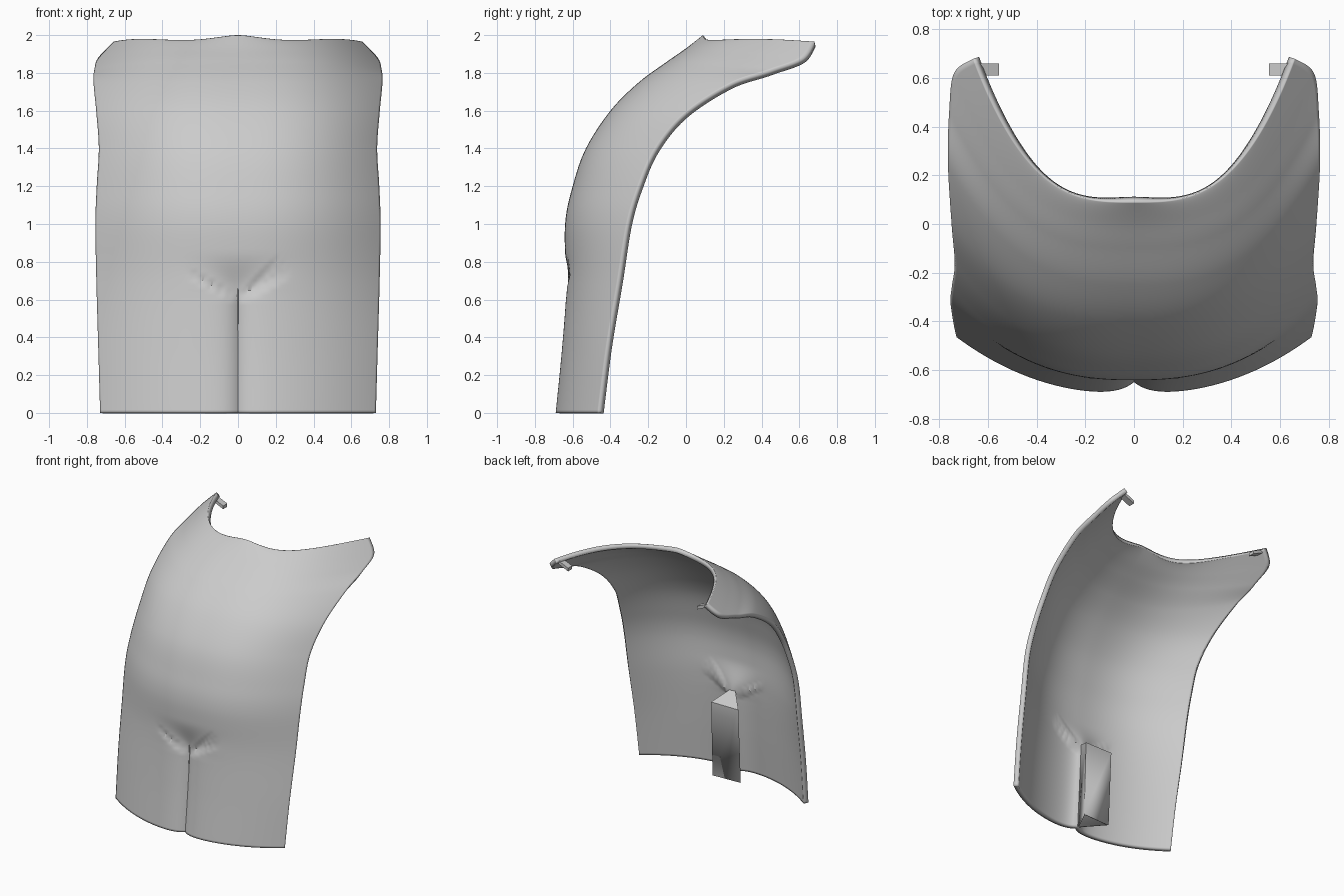
import bpy, bmesh, math
from mathutils import Vector

cube = bpy.data.objects.get("Cube")
if cube:
    bpy.data.objects.remove(cube, do_unlink=True)

grey = bpy.data.materials.new("plain grey")
grey.use_nodes = True
grey.diffuse_color = (0.6, 0.6, 0.6, 1)
grey.node_tree.nodes["Principled BSDF"].inputs["Base Color"].default_value = (0.6, 0.6, 0.6, 1)

# Rows from hem to neckline: centre y, centre z, side-edge x, y, z
ROWS = [
    (-.70, 0, .73, -.465, 0),
    (-.665, .35, .74, -.42, .35),
    (-.64, .7, .75, -.36, .7),
    (-.64, 1.0, .755, -.31, 1.0),
    (-.60, 1.2, .748, -.25, 1.2),
    (-.53, 1.4, .737, -.16, 1.4),
    (-.40, 1.6, .75, .0, 1.59),
    (-.25, 1.75, .765, .25, 1.75),
    (-.10, 1.86, .76, .46, 1.82),
    (.0, 1.93, .74, .62, 1.88),
    (.09, 2.0, .66, .68, 1.965),
]
COLS, LINES = 160, 130


def spline(rows, t):
    """Catmull-Rom point at t in 0..1"""
    s = t * (len(rows) - 1)
    i = min(int(s), len(rows) - 2)
    f = s - i
    a, b, c, d = (rows[min(max(i + k, 0), len(rows) - 1)] for k in (-1, 0, 1, 2))
    return [q + f * (r - p) / 2 + f * f * (p - 2.5 * q + 2 * r - w / 2)
            + f ** 3 * (1.5 * (q - r) + (w - p) / 2) for p, q, r, w in zip(a, b, c, d)]


def smooth(t):
    t = min(max(t, 0), 1)
    return t * t * (3 - 2 * t)


def dent(x, z):
    """Centre cleft, hollow above it and fanned creases"""
    rise = max(0, z - .6)
    width = .06 + .7 * rise
    power = 1 + smooth(rise / .1)
    depth = .05 * (1 - smooth(rise / .26)) * math.exp(-(abs(x) / width) ** power)
    angles = (28, 36, 44) if x > 0 else (28,)
    for angle in angles:
        ca, sa = math.cos(math.radians(angle)), math.sin(math.radians(angle))
        along = abs(x) * ca + (z - .6) * sa
        off = (z - .6) * ca - abs(x) * sa
        if 0 < along < .32:
            depth += .012 * math.sin(math.pi * along / .32) * math.exp(-(off / .012) ** 2)
    return depth


def finish(ob, angle=40):
    ob.data.materials.append(grey)
    bpy.ops.object.select_all(action='DESELECT')
    ob.select_set(True)
    bpy.context.view_layer.objects.active = ob
    bpy.ops.object.shade_smooth_by_angle(angle=math.radians(angle))


def make(name, bm):
    mesh = bpy.data.meshes.new(name)
    bm.to_mesh(mesh)
    bm.free()
    ob = bpy.data.objects.new(name, mesh)
    bpy.context.collection.objects.link(ob)
    return ob


# Curved front panel
bm = bmesh.new()
grid = []
for j in range(LINES + 1):
    v = j / LINES
    cy, cz, ex, ey, ez = spline(ROWS, v)
    line = []
    for i in range(COLS + 1):
        u = 2 * i / COLS - 1
        a = abs(u)
        y = cy + (ey - cy) * a ** (2.3 + .7 * v)
        z = cz + (ez - cz) * a ** 4 - .025 * v ** 12 * math.sin(math.pi * a ** .8) ** 2
        x = ex * u
        line.append(bm.verts.new((x, y + dent(x, z), z)))
    grid.append(line)
for lo, hi in zip(grid, grid[1:]):
    for i in range(COLS):
        bm.faces.new((lo[i], lo[i + 1], hi[i + 1], hi[i]))
panel = make("front_panel", bm)
finish(panel)
thick = panel.modifiers.new("thickness", 'SOLIDIFY')
thick.thickness = .036
thick.offset = -1

# Hollow wedge behind the cleft, open at the bottom
bm = bmesh.new()
base = [Vector(p) for p in ((0, -.63, 0), (.085, -.45, 0), (-.15, -.46, 0))]
top = [Vector(p) for p in ((0, -.6, .66), (.085, -.43, .58), (-.15, -.43, .58))]
low = [bm.verts.new(p) for p in base]
high = [bm.verts.new(p) for p in top]
for k in range(3):
    n = (k + 1) % 3
    bm.faces.new((low[k], low[n], high[n], high[k]))
bm.faces.new(high)
wedge = make("inner_wedge", bm)
finish(wedge)
wall = wedge.modifiers.new("thickness", 'SOLIDIFY')
wall.thickness = .015
wall.offset = -1

# Small shoulder tabs
for side, name in ((1, "left_tab"), (-1, "right_tab")):
    bm = bmesh.new()
    bmesh.ops.create_cube(bm, size=1)
    for vert in bm.verts:
        vert.co = Vector((side * (.6 + .09 * vert.co.x), .635 + .05 * vert.co.y,
                          1.92 + .025 * vert.co.z + .04 * vert.co.x))
    bmesh.ops.recalc_face_normals(bm, faces=bm.faces)
    finish(make(name, bm))
